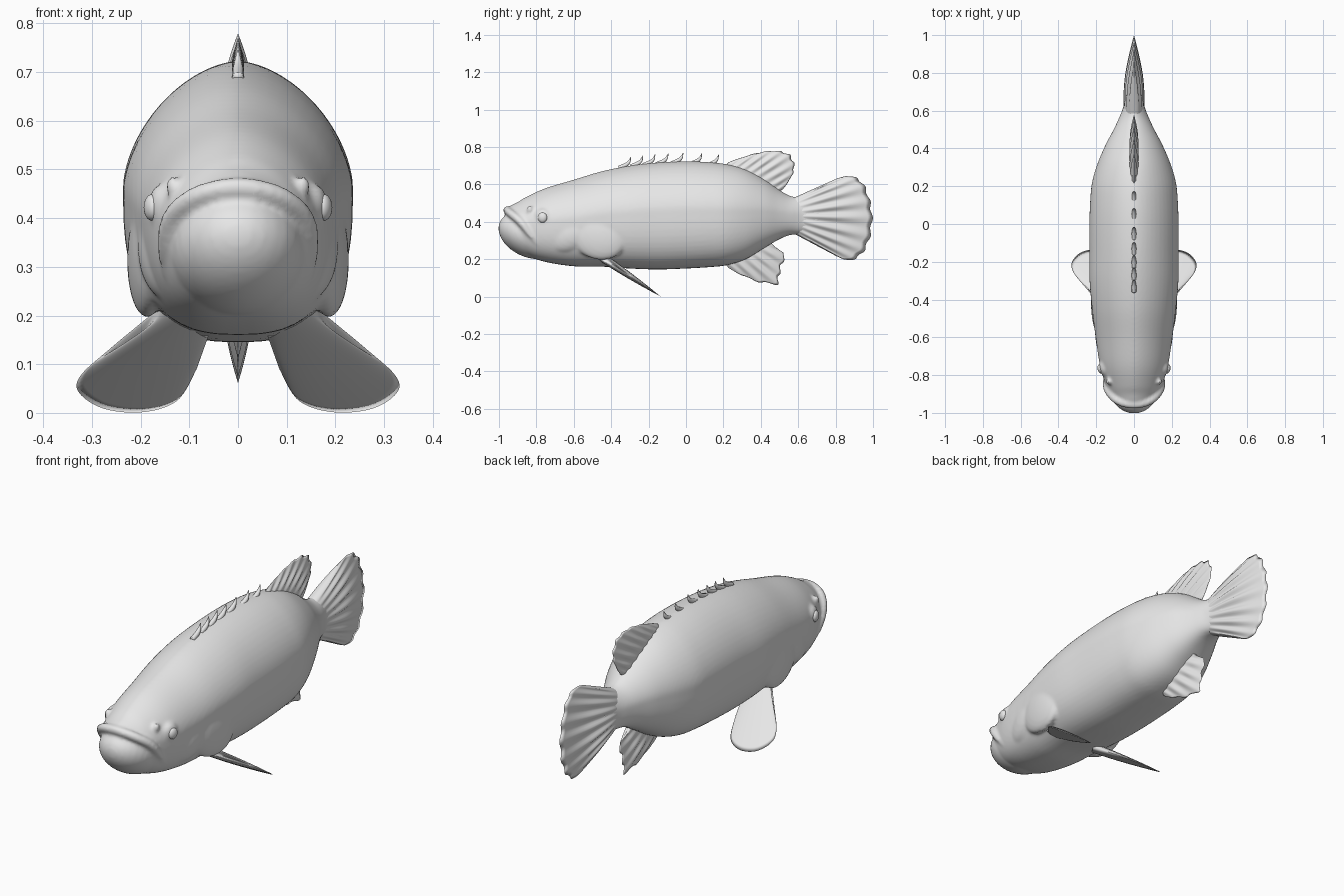
import bpy, bmesh
from math import sin, cos, pi, radians, copysign
from mathutils import Vector, Matrix

if "Cube" in bpy.data.objects:
    bpy.data.objects.remove(bpy.data.objects["Cube"])

skin = bpy.data.materials.new("plain grey")
skin.use_nodes = True
skin.diffuse_color = (0.8, 0.8, 0.8, 1)
skin.node_tree.nodes["Principled BSDF"].inputs["Base Color"].default_value = (0.8, 0.8, 0.8, 1)


def finish(name, bm):
    """Turn a bmesh into a smooth shaded object."""
    bmesh.ops.remove_doubles(bm, verts=bm.verts, dist=0.0002)
    bmesh.ops.recalc_face_normals(bm, faces=bm.faces)
    mesh = bpy.data.meshes.new(name)
    bm.to_mesh(mesh)
    bm.free()
    mesh.materials.append(skin)
    mesh.shade_smooth()
    obj = bpy.data.objects.new(name, mesh)
    bpy.context.collection.objects.link(obj)
    return obj


def spline(points, t):
    """Smooth curve through points, t from 0 to 1."""
    n = len(points) - 1
    i = min(int(t * n), n - 1)
    f = t * n - i
    a, b, c, d = [Vector(points[min(max(k, 0), n)]) for k in range(i - 1, i + 3)]
    return b + 0.5 * f * ((c - a) + f * ((2 * a - 5 * b + 4 * c - d) + f * (3 * (b - c) + d - a)))


def skin_rings(bm, rings):
    """Join rings of points into a closed skin."""
    rows = [[bm.verts.new(p) for p in ring] for ring in rings]
    count = len(rows[0])
    for lower, upper in zip(rows, rows[1:]):
        for k in range(count):
            m = (k + 1) % count
            bm.faces.new((lower[k], lower[m], upper[m], upper[k]))
    bm.faces.new(rows[0])
    bm.faces.new(rows[-1])


def tube(bm, points, steps=24, sides=12):
    """Round tube along points given as x, y, z, radius."""
    rings = []
    for s in range(steps + 1):
        t = s / steps
        p = spline(points, t)
        ahead = spline(points, min(t + 0.01, 1)) - spline(points, max(t - 0.01, 0))
        turn = ahead.to_3d().to_track_quat('Z', 'Y')
        rings.append([p.to_3d() + turn @ Vector((cos(a), sin(a), 0)) * max(p[3], 0.001)
                      for a in (2 * pi * k / sides for k in range(sides))])
    skin_rings(bm, rings)


def ball(bm, centre, size, pitch=0, yaw=0):
    matrix = (Matrix.Translation(centre) @ Matrix.Rotation(radians(yaw), 4, 'Z')
              @ Matrix.Rotation(radians(pitch), 4, 'X') @ Matrix.Diagonal((*size, 1)))
    bmesh.ops.create_uvsphere(bm, u_segments=32, v_segments=20, radius=1, matrix=matrix)


def upright(a, b, h):
    return Vector((h, a, b))


def fin(name, root, tips, thick, place=upright, rays=0, scallop=0.0, rib=0.0):
    """Fan of rays from a root line to a tip line, with two ribbed sides."""
    bm = bmesh.new()
    nu, nv = max(rays * 8, 40), 14
    for side in (1, -1):
        rows = []
        for i in range(nu + 1):
            u = i / nu
            wave = cos(2 * pi * rays * u) if rays else 0
            a, b = spline(root, u), spline(tips, u)
            b = b - (b - a) * scallop * (0.5 + 0.5 * wave)
            row = []
            for j in range(nv + 1):
                v = j / nv
                h = thick * max(sin(pi * u), 0) ** 0.5 * (1 - v ** 1.7)
                h *= 1 - rib * wave * min(1, 2 * v)
                p = a.lerp(b, v)
                row.append(bm.verts.new(place(p[0], p[1], h * side)))
            rows.append(row)
        for r, s in zip(rows, rows[1:]):
            for j in range(nv):
                bm.faces.new((r[j], s[j], s[j + 1], r[j + 1]))
    return finish(name, bm)


# Body stations: y, bottom, top, half width
stations = [(-.965, .42, .465, .03), (-.94, .34, .485, .085), (-.9, .27, .505, .125),
            (-.85, .22, .535, .15), (-.75, .185, .58, .18), (-.6, .162, .625, .203),
            (-.45, .16, .67, .222), (-.3, .15, .7, .235), (-.15, .145, .717, .236),
            (0, .15, .723, .236), (.12, .157, .719, .232), (.22, .168, .707, .222),
            (.32, .2, .68, .193), (.42, .26, .627, .15), (.5, .307, .57, .108),
            (.56, .33, .538, .08), (.63, .335, .527, .054), (.72, .36, .5, .045)]
bm = bmesh.new()
rings = []
for s in range(91):
    y, low, high, wide = spline(stations, s / 90)
    mid = low + (high - low) * 0.55
    ring = []
    for k in range(56):
        c, d = cos(2 * pi * k / 56), sin(2 * pi * k / 56)
        power = 2 / 1.7 if d > 0 else 2 / 2.7
        reach = high - mid if d > 0 else mid - low
        ring.append((copysign(wide * abs(c) ** power, c), y,
                     mid + copysign(reach * abs(d) ** power, d)))
    rings.append(ring)
skin_rings(bm, rings)

# Lower jaw, upper lip, cheeks, gill covers, eye sockets and nostrils fuse with the body
ball(bm, (0, -.84, .327), (.14, .172, .115), pitch=-25)
lip = [(.147, -.79, .275, .006), (.15, -.835, .335, .016), (.136, -.885, .4, .021),
       (.083, -.938, .446, .021), (0, -.957, .463, .021)]
tube(bm, lip + [(-x, y, z, r) for x, y, z, r in reversed(lip[:-1])], steps=48)
for side in (1, -1):
    ball(bm, (side * .185, -.47, .32), (.04, .15, .12), pitch=-20, yaw=side * -6)
    ball(bm, (side * .155, -.63, .33), (.045, .13, .09), pitch=20, yaw=side * -12)
    ball(bm, (side * .157, -.765, .425), (.026, .045, .045), yaw=side * -14)
    ball(bm, (side * .134, -.835, .465), (.014, .016, .022))
body = finish("body", bm)
remesh = body.modifiers.new("fuse", 'REMESH')
remesh.mode = 'VOXEL'
remesh.voxel_size = 0.009
remesh.use_smooth_shade = True
relax = body.modifiers.new("relax", 'SMOOTH')
relax.factor = 0.5
relax.iterations = 5

# Eyes
for side, word in ((1, "left"), (-1, "right")):
    bm = bmesh.new()
    ball(bm, (side * .177, -.767, .422), (.016, .025, .027), yaw=side * -14)
    finish(word + "_eye", bm)

# Dorsal spines, hooked backwards from a low web
bm = bmesh.new()
for y, z in ((-.3, .7), (-.235, .708), (-.17, .714), (-.1, .719), (-.02, .723), (.08, .72), (.17, .713)):
    tube(bm, [(0, y - .06, z - .012, .012), (0, y - .025, z + .002, .012),
              (0, y - .005, z + .02, .008), (0, y + .005, z + .046, .001)], sides=10)
finish("dorsal_spines", bm)

# Middle fins
fin("dorsal_fin", [(.2, .69), (.34, .64), (.48, .55)],
    [(.23, .72), (.33, .755), (.42, .777), (.5, .78), (.56, .757), (.582, .7), (.565, .64), (.52, .575)],
    .024, rays=8, scallop=.05, rib=.3)
fin("tail_fin", [(.58, .53), (.6, .43), (.58, .335)],
    [(.82, .637), (.89, .645), (.95, .605), (.985, .52), (1.0, .42),
     (.985, .31), (.945, .23), (.88, .192), (.81, .213)],
    .055, rays=9, scallop=.03, rib=.2)
fin("anal_fin", [(.2, .19), (.33, .235), (.45, .3)],
    [(.23, .15), (.32, .102), (.41, .07), (.495, .063), (.505, .12), (.52, .175), (.53, .225), (.47, .265)],
    .024, rays=6, scallop=.09, rib=.3)


# Pectoral fins, swept back and down
def paddle(side):
    def place(a, b, h):
        return Vector((side * a, -.42 + (.19 - b) * 1.5 + .55 * h, b + .83 * h))
    return place


for side, word in ((1, "left"), (-1, "right")):
    fin(word + "_pectoral_fin", [(.06, .16), (.11, .2), (.16, .215)],
        [(.085, .09), (.125, .025), (.2, .001), (.285, .012), (.332, .055), (.29, .108), (.2, .15)],
        .022, place=paddle(side))
